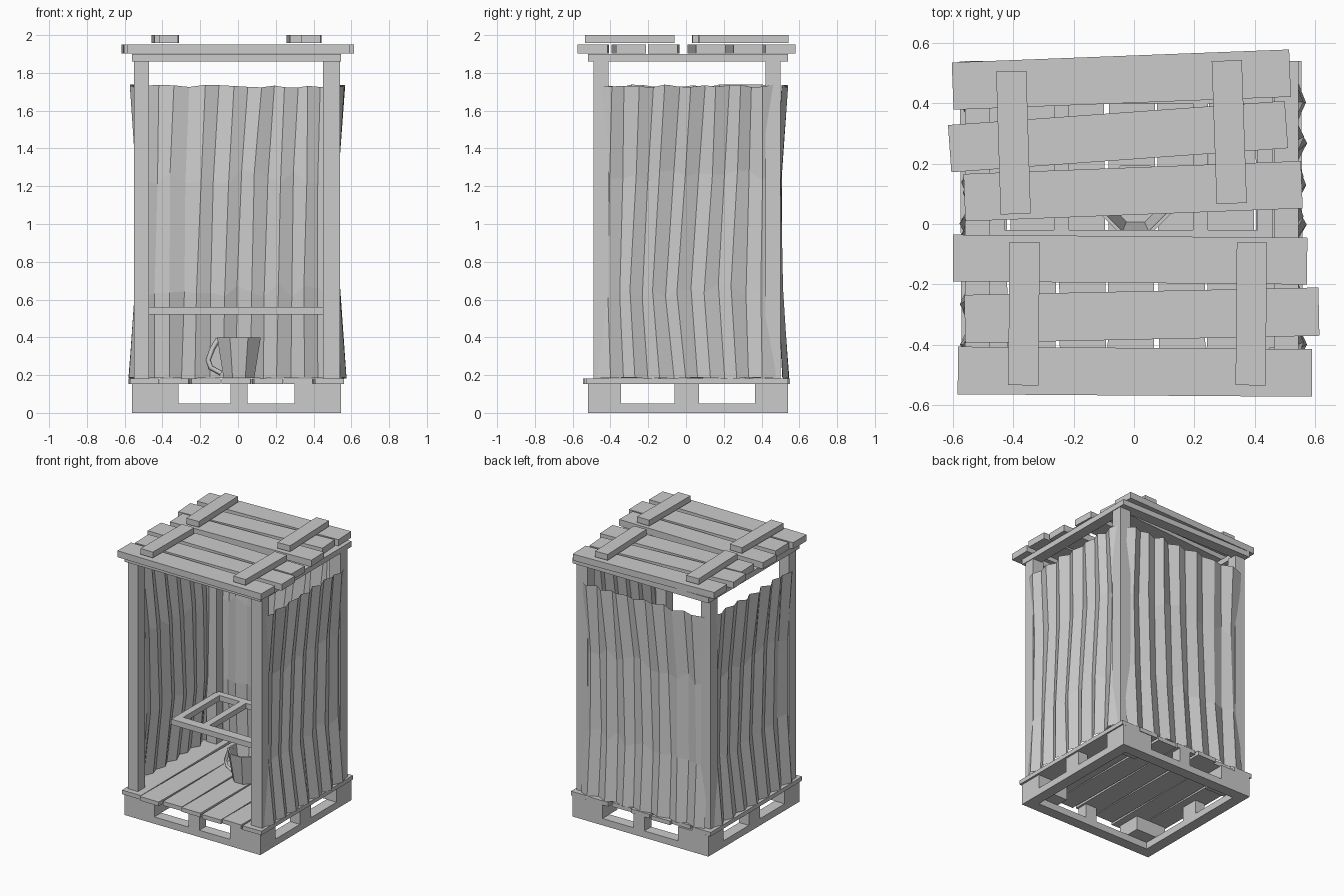
import bpy, bmesh, math, random
from mathutils import Matrix

if "Cube" in bpy.data.objects:
    bpy.data.objects.remove(bpy.data.objects["Cube"])

random.seed(4)


def finish(bm, name):
    me = bpy.data.meshes.new(name)
    bm.to_mesh(me)
    bm.free()
    ob = bpy.data.objects.new(name, me)
    bpy.context.collection.objects.link(ob)
    return ob


def box(name, x, y, z, angle=0.0):
    """Box from (min, max) ranges, turned about its own centre by angle degrees."""
    bm = bmesh.new()
    c = [(a + b) / 2 for a, b in (x, y, z)]
    s = [b - a for a, b in (x, y, z)]
    m = Matrix.Translation(c) @ Matrix.Rotation(math.radians(angle), 4, 'Z') @ Matrix.Diagonal((*s, 1))
    bmesh.ops.create_cube(bm, size=1, matrix=m)
    return finish(bm, name)


X0, X1, Y0, Y1 = -0.56, 0.545, -0.52, 0.54


def frame(name, z, w):
    """Rectangular perimeter frame of four beams."""
    box(name + "_front", (X0, X1), (Y0, Y0 + w), z)
    box(name + "_back", (X0, X1), (Y1 - w, Y1), z)
    box(name + "_left", (X0, X0 + w), (Y0 + w, Y1 - w), z)
    box(name + "_right", (X1 - w, X1), (Y0 + w, Y1 - w), z)


# Pallet base: bottom frame, corner blocks, mid-side blocks
frame("pallet_frame", (0, 0.05), 0.08)
bz = (0.05, 0.155)
for bx in [(X0, -0.315), (0.30, X1)]:
    for by in [(Y0, -0.345), (0.365, Y1)]:
        box("corner_block", bx, by, bz)
for by in [(Y0, Y0 + 0.08), (Y1 - 0.08, Y1)]:
    box("middle_block", (-0.04, 0.05), by, bz)
for bx in [(X0, X0 + 0.08), (X1 - 0.08, X1)]:
    box("middle_block", bx, (-0.06, 0.07), bz)

# Deck planks
for x0, a, dy in [(-0.575, 0.4, 0), (-0.41, -0.6, -0.015), (-0.25, 0.5, 0.01), (-0.085, -0.3, 0),
                  (0.08, 0.5, -0.01), (0.245, -0.5, 0.005), (0.405, 0.3, 0)]:
    box("deck_plank", (x0, x0 + 0.153), (-0.53 + dy, 0.54 + dy), (0.153, 0.183), a)

# Corner posts and top frame
for px in [(-0.55, -0.47), (0.45, 0.54)]:
    for py in [(-0.49, -0.41), (0.42, 0.50)]:
        box("corner_post", px, py, (0.18, 1.865))
frame("top_frame", (1.86, 1.90), 0.08)

# Roof planks: centre x, centre y, length, width, angle
for cx, cy, l, w, a in [(-0.042, 0.479, 1.12, 0.157, 2.2), (-0.053, 0.29, 1.12, 0.157, 4.1),
                        (-0.003, 0.109, 1.12, 0.157, 2.2), (-0.013, -0.118, 1.175, 0.155, -0.5),
                        (0.026, -0.303, 1.175, 0.16, 1.2), (0.003, -0.49, 1.175, 0.158, -0.4)]:
    box("roof_plank", (cx - l / 2, cx + l / 2), (cy - w / 2, cy + w / 2), (1.903, 1.95), a)

# Roof battens
for cx, cy, a in [(-0.40, 0.27, 1.8), (0.316, 0.305, 2.0), (-0.365, -0.298, -0.6), (0.389, -0.298, -0.5)]:
    box("roof_batten", (cx - 0.05, cx + 0.05), (cy - 0.237, cy + 0.237), (1.957, 2.0), a)


# Folded cloth walls: zigzag columns, a few bent rows
def curtain(name, place, u0, u1, out, shifts):
    rows = [(0.185, 0.03, 1.0), (0.65, 0.0, 0.8), (1.25, -0.005, 0.7), (1.73, 0.025, 0.9)]
    n = 14
    bm = bmesh.new()
    grid = []
    for (z, lean, depth), shift in zip(rows, shifts):
        line = []
        for i in range(n + 1):
            t = i / n
            u = u0 + (u1 - u0) * t + shift * math.sin(math.pi * t) + random.uniform(-0.006, 0.006)
            fold = (1 if i % 2 else -1) * random.uniform(0.012, 0.02) * depth
            jitter = 0.004 if z < 0.3 else 0.008 if z > 1.5 else 0.04
            line.append(bm.verts.new(place(u, out + lean + fold, z + random.uniform(-jitter, jitter))))
        grid.append(line)
    for a, b in zip(grid, grid[1:]):
        for i in range(n):
            bm.faces.new((a[i], a[i + 1], b[i + 1], b[i]))
    finish(bm, name)


curtain("back_curtain", lambda u, o, z: (u, o, z), -0.51, 0.49, 0.498, (0, 0.01, 0.03, 0.06))
curtain("right_curtain", lambda u, o, z: (o, u, z), -0.47, 0.47, 0.525, (0, -0.045, 0.0, 0.03))
curtain("left_curtain", lambda u, o, z: (-o, u, z), -0.47, 0.47, 0.53, (0, 0.04, 0.0, -0.03))

# Seat frame
sz = (0.52, 0.56)
box("seat_front_bar", (-0.48, 0.46), (-0.09, -0.02), sz)
box("seat_back_bar", (-0.48, 0.46), (0.40, 0.45), sz)
for x in (-0.48, -0.265, 0.195, 0.41):
    box("seat_cross_bar", (x, x + 0.05), (-0.02, 0.40), sz)

# Bucket: open tapered shell with eight sides
by = 0.08
bm = bmesh.new()
rings = []
for r, z in [(0.088, 0.185), (0.125, 0.40), (0.113, 0.40), (0.079, 0.20)]:
    rings.append([bm.verts.new((0.005 + r * math.cos((k + 0.5) * math.pi / 4),
                                by + r * math.sin((k + 0.5) * math.pi / 4), z)) for k in range(8)])
for a, b in zip(rings, rings[1:]):
    for k in range(8):
        bm.faces.new((a[k], a[(k + 1) % 8], b[(k + 1) % 8], b[k]))
bm.faces.new(rings[0][::-1])
bm.faces.new(rings[-1])
finish(bm, "bucket")

# Bucket handle: bent strip on the left side
cu = bpy.data.curves.new("bucket_handle", 'CURVE')
cu.dimensions = '3D'
cu.bevel_depth = 0.014
cu.bevel_resolution = 0
sp = cu.splines.new('POLY')
pts = [(-0.105, 0.39), (-0.135, 0.34), (-0.158, 0.28), (-0.145, 0.24), (-0.09, 0.21)]
sp.points.add(len(pts) - 1)
for p, (x, z) in zip(sp.points, pts):
    p.co = (x, by, z, 1)
bpy.context.collection.objects.link(bpy.data.objects.new("bucket_handle", cu))
